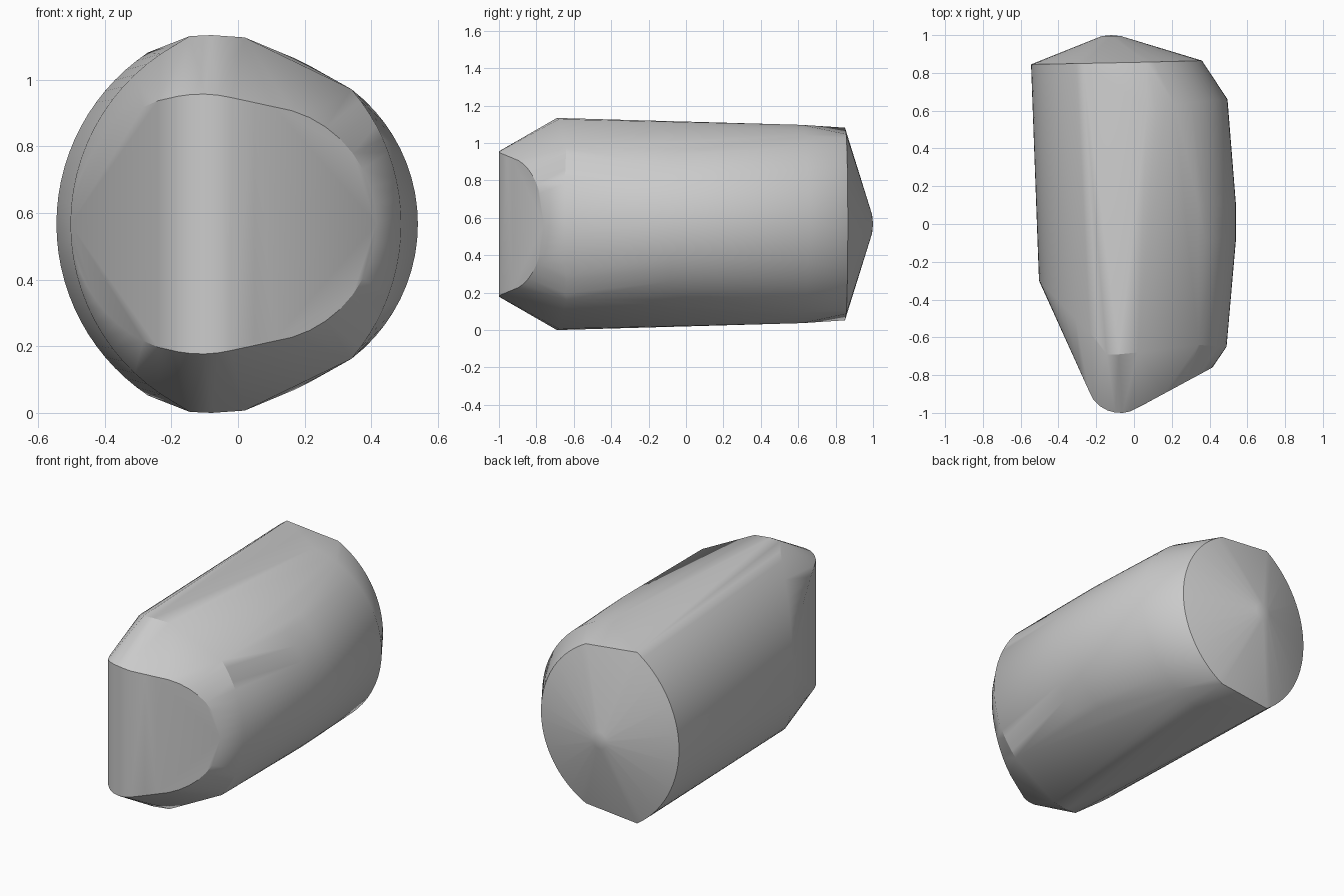
import bpy, bmesh, math

if "Cube" in bpy.data.objects:
    bpy.data.objects.remove(bpy.data.objects["Cube"])

MID = 0.567          # mirror height of the body
pts = []


def add(x, y, dz):
    """Add a point and its mirror image about the mid height."""
    for s in ((1, -1) if dz else (1,)):
        pts.append((x, y, MID + s * dz))


def arc(edge, end, dz, n=10):
    """Circular arc from edge (x, y) at mid height to end (x, y) at height dz."""
    sag = abs(end[0] - edge[0])
    r = (sag * sag + dz * dz) / (2 * sag)
    sign = 1 if end[0] > edge[0] else -1
    top = math.atan2(dz, r - sag)
    for i in range(n + 1):
        a = top * i / n
        d = r * (1 - math.cos(a))
        add(edge[0] + sign * d, edge[1] + (end[1] - edge[1]) * d / sag, r * math.sin(a))


# Rear rim: two arcs joined by short straight edges
arc((-0.545, 0.845), (-0.27, 0.85), 0.515, 14)
arc((0.36, 0.865), (0.067, 0.857), 0.48, 14)

# Barrel: rear shoulder, bulging middle and front shoulder on the right side
arc((0.495, 0.66), (0.07, 0.62), 0.53, 14)
for y in (-0.08, 0.1):
    arc((0.54, y), (0.34, y), 0.405)
arc((0.49, -0.65), (0.34, -0.64), 0.405)

# Left shoulder, running diagonally up to the front ridge
arc((-0.503, -0.30), (-0.145, -0.67), 0.56, 14)
for x, y, dz in ((-0.145, -0.69, 0.564), (-0.08, -0.69, 0.567), (0.02, -0.68, 0.56)):
    add(x, y, dz)

# Front facets either side of the nose
arc((-0.50, -0.30), (-0.24, -0.88), 0.37)
arc((0.415, -0.76), (0.05, -0.957), 0.355)

# Rounded vertical nose
for x, y in ((-0.24, -0.88), (-0.215, -0.93), (-0.18, -0.965), (-0.14, -0.987),
             (-0.10, -0.998), (-0.06, -1.0), (-0.02, -0.992), (0.05, -0.957)):
    add(x, y, math.sqrt(0.39 ** 2 - (x + 0.11) ** 2))

# Blunt tip of the rear cone
for r, y in ((0.085, 0.981), (0.05, 0.995)):
    for i in range(24):
        a = math.tau * i / 24
        pts.append((-0.12 + r * math.cos(a), y, MID + r * math.sin(a)))
pts.append((-0.12, 1.0, MID))

# Wrap everything in one convex skin
bm = bmesh.new()
for p in pts:
    bm.verts.new(p)
bmesh.ops.remove_doubles(bm, verts=bm.verts[:], dist=0.004)
bmesh.ops.convex_hull(bm, input=bm.verts[:])
bmesh.ops.delete(bm, geom=[v for v in bm.verts if not v.link_faces], context='VERTS')
bmesh.ops.recalc_face_normals(bm, faces=bm.faces[:])
mesh = bpy.data.meshes.new("convex_barrel")
bm.to_mesh(mesh)
bm.free()
body = bpy.data.objects.new("convex_barrel", mesh)
bpy.context.collection.objects.link(body)
bpy.context.view_layer.objects.active = body
body.select_set(True)
bpy.ops.object.shade_smooth_by_angle(angle=math.radians(30))
